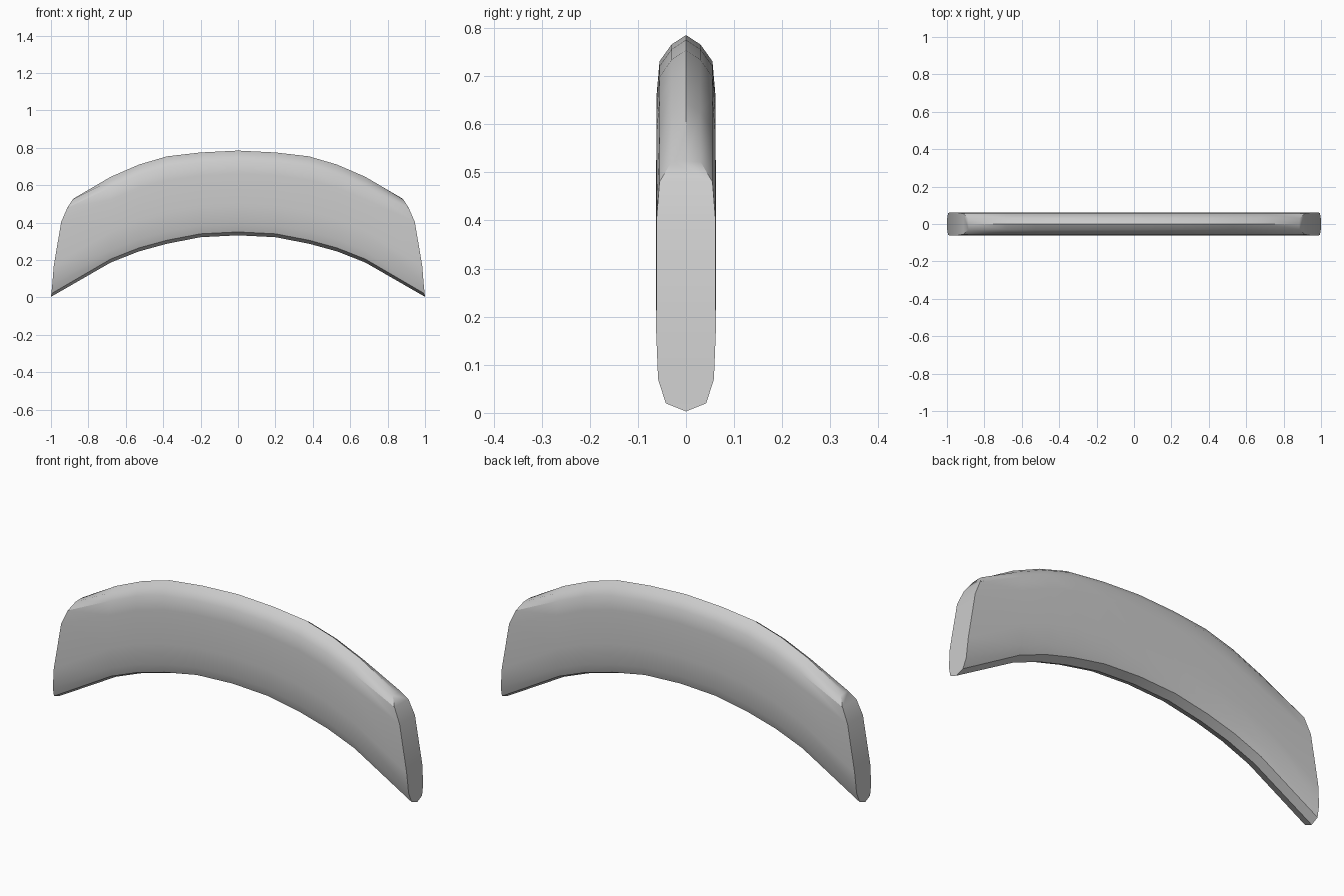
import bpy, bmesh

if "Cube" in bpy.data.objects:
    bpy.data.objects.remove(bpy.data.objects["Cube"])

# Arch stations from the centre outwards: x, lower z, upper z
stations = [(0, .332, .785), (.2, .322, .775), (.38, .287, .754),
            (.53, .246, .71), (.68, .187, .645)]
# Half cross-section, bottom to top: half width, height fraction
section = [(0, 0), (.042, .04), (.058, .14), (.062, .36),
           (.061, .73), (.055, .88), (.03, .957), (0, 1)]
# Bowed end profile matching the section rows: x, z
tip = [(1, .003), (.998, .02), (.993, .07), (.985, .17),
       (.945, .405), (.912, .48), (.885, .522), (.88, .528)]


def ring(pts):
    """Close a half section given as (x, y, z) by mirroring it in y."""
    return pts + [(x, -y, z) for x, y, z in pts[-2:0:-1]]


half = [ring([(x, w, lo + f * (hi - lo)) for w, f in section])
        for x, lo, hi in stations]
half.append(ring([(x, w, z) for (w, f), (x, z) in zip(section, tip)]))
rings = [[(-x, y, z) for x, y, z in r] for r in half[:0:-1]] + half

# Curved band lofted through the rings and capped at both ends
bm = bmesh.new()
loops = [[bm.verts.new(p) for p in r] for r in rings]
for a, b in zip(loops, loops[1:]):
    for i in range(len(a)):
        j = (i + 1) % len(a)
        bm.faces.new((a[i], a[j], b[j], b[i]))


def cap(loop):
    """Fill an end with strips across the thickness."""
    n = len(loop)
    m = n // 2
    bm.faces.new((loop[0], loop[1], loop[-1]))
    for i in range(1, m - 1):
        bm.faces.new((loop[i], loop[i + 1], loop[n - i - 1], loop[n - i]))
    bm.faces.new((loop[m - 1], loop[m], loop[m + 1]))


cap(loops[0])
cap(loops[-1])
bmesh.ops.recalc_face_normals(bm, faces=bm.faces)
mesh = bpy.data.meshes.new("curved_band")
bm.to_mesh(mesh)
bm.free()
band = bpy.data.objects.new("curved_band", mesh)
bpy.context.collection.objects.link(band)
bpy.context.view_layer.objects.active = band
band.select_set(True)
bpy.ops.object.shade_smooth_by_angle(angle=0.6)
